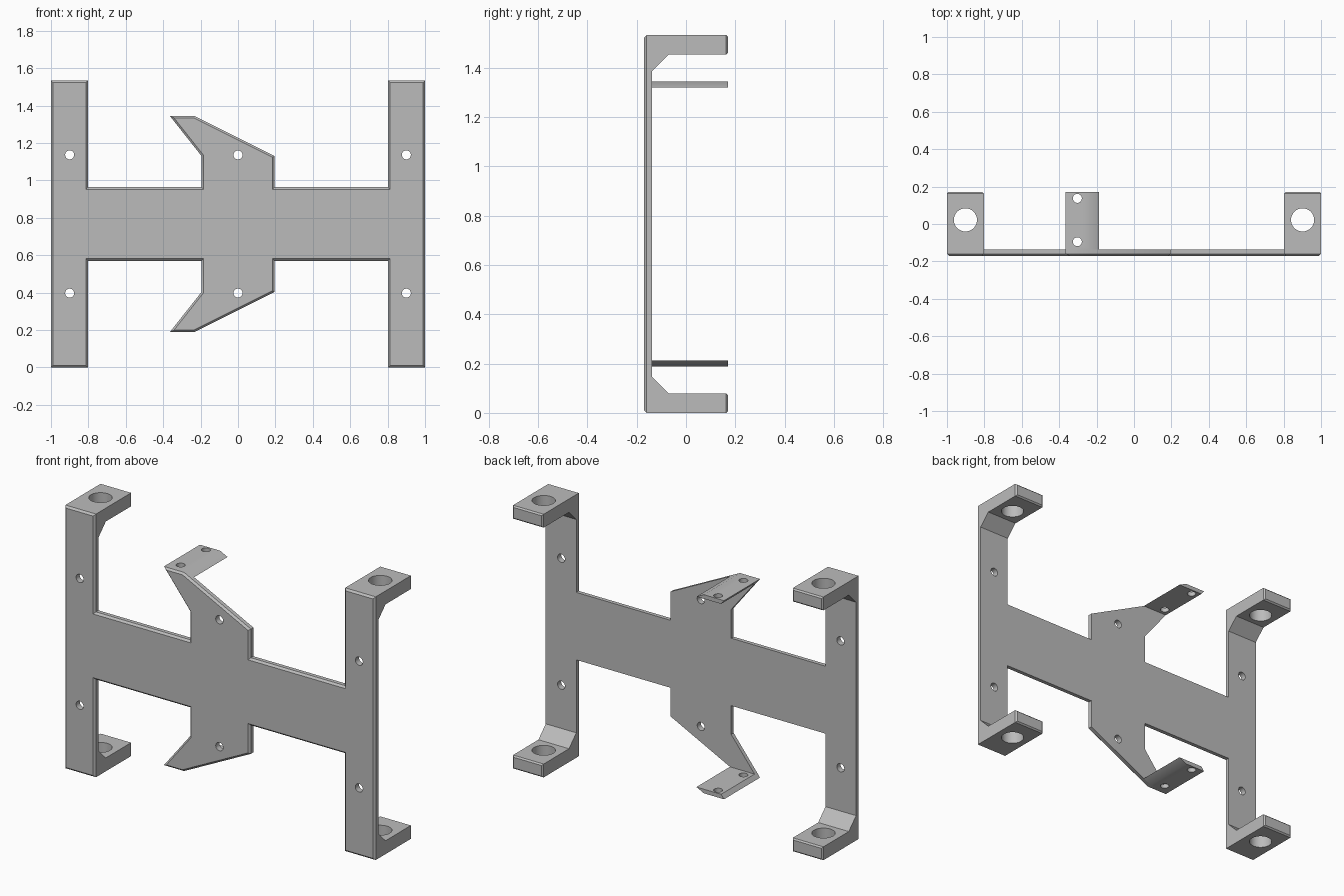
import bpy, bmesh, math
from mathutils import Matrix, Vector

if "Cube" in bpy.data.objects:
    bpy.data.objects.remove(bpy.data.objects["Cube"], do_unlink=True)

HEIGHT = 1.533
FRONT, BACK = -0.171, 0.171
PLATE_BACK = -0.137

grey = bpy.data.materials.new("plain grey")
grey.use_nodes = True
GREY = (0.5, 0.5, 0.5, 1.0)
grey.diffuse_color = GREY
grey.node_tree.nodes["Principled BSDF"].inputs["Base Color"].default_value = GREY


def prism(name, points, direction, chamfer=0, chamfer_y=None):
    """Extrude an outline; chamfer the edges lying in the plane y = chamfer_y."""
    bm = bmesh.new()
    face = bm.faces.new([bm.verts.new(p) for p in points])
    moved = bmesh.ops.extrude_face_region(bm, geom=[face])["geom"]
    bmesh.ops.translate(bm, vec=Vector(direction),
                        verts=[g for g in moved if isinstance(g, bmesh.types.BMVert)])
    bmesh.ops.recalc_face_normals(bm, faces=bm.faces[:])
    if chamfer:
        edges = [e for e in bm.edges
                 if all(abs(v.co.y - chamfer_y) < 1e-5 for v in e.verts)]
        bmesh.ops.bevel(bm, geom=edges, offset=chamfer, segments=1,
                        profile=0.5, affect='EDGES')
    mesh = bpy.data.meshes.new(name)
    bm.to_mesh(mesh)
    bm.free()
    mesh.materials.append(grey)
    obj = bpy.data.objects.new(name, mesh)
    bpy.context.collection.objects.link(obj)
    return obj


def drill(obj, centres, radius, axis):
    """Cut round holes along an axis through the part."""
    bm = bmesh.new()
    turn = Matrix.Rotation(math.pi / 2, 4, 'X') if axis == 'Y' else Matrix()
    for c in centres:
        bmesh.ops.create_cone(bm, cap_ends=True, segments=32, radius1=radius,
                              radius2=radius, depth=0.3,
                              matrix=Matrix.Translation(c) @ turn)
    mesh = bpy.data.meshes.new("hole_cutter")
    bm.to_mesh(mesh)
    bm.free()
    mesh.materials.append(grey)
    cutter = bpy.data.objects.new("hole_cutter", mesh)
    cutter.hide_render = True
    bpy.context.collection.objects.link(cutter)

    mod = obj.modifiers.new("holes", 'BOOLEAN')
    mod.operation = 'DIFFERENCE'
    mod.solver = 'EXACT'
    mod.object = cutter
    bpy.ops.object.select_all(action='DESELECT')
    bpy.context.view_layer.objects.active = obj
    obj.select_set(True)
    bpy.ops.object.modifier_apply(modifier=mod.name)
    bpy.data.objects.remove(cutter, do_unlink=True)
    bpy.ops.object.shade_smooth_by_angle(angle=math.radians(30))


# Frame plate: two posts, crossbar and hooked centre, symmetric top to bottom
tip_left, tip_right = Vector((-0.365, 1.345)), Vector((-0.235, 1.345))
root_left, root_right = Vector((-0.195, 1.13)), Vector((0.195, 1.13))
upper = [(-1, HEIGHT), (-0.803, HEIGHT), (-0.803, 0.963), (-0.195, 0.963),
         root_left, tip_left, tip_right, root_right,
         (0.195, 0.963), (0.803, 0.963), (0.803, HEIGHT), (1, HEIGHT)]
outline = [(x, z) for x, z in upper] + [(x, HEIGHT - z) for x, z in reversed(upper)]
plate = prism("frame_plate", [(x, PLATE_BACK, z) for x, z in outline],
              (0, FRONT - PLATE_BACK, 0), 0.011, FRONT)
drill(plate, [(x, PLATE_BACK, z) for x in (-0.9, 0, 0.9)
              for z in (1.136, HEIGHT - 1.136)], 0.024, 'Y')

# Cross-section of a mounting foot with its sloped gusset
foot = [(PLATE_BACK, 0), (BACK, 0), (BACK, 0.078), (-0.07, 0.078), (PLATE_BACK, 0.145)]
# Cross-section of a hook tab, following the sloped sides of the hook
drop = 0.024
tab = [tip_left, tip_right,
       tip_right.lerp(root_right, drop / (tip_right.y - root_right.y)),
       tip_left.lerp(root_left, drop / (tip_left.y - root_left.y))]

for level in ("lower", "upper"):
    def flip(z, base_is_low):
        return z if (level == "lower") == base_is_low else HEIGHT - z

    # Mounting feet with large holes
    for side, x in (("right", -1), ("left", 0.803)):
        part = prism(f"{level}_{side}_foot", [(x, y, flip(z, True)) for y, z in foot],
                     (0.197, 0, 0), 0.008, BACK)
        drill(part, [(x + 0.0985, 0.022, flip(0.04, True))], 0.062, 'Z')

    # Thin hook tab with two small holes
    part = prism(f"{level}_hook_tab", [(x, PLATE_BACK, flip(z, False)) for x, z in tab],
                 (0, BACK - PLATE_BACK, 0))
    drill(part, [(-0.303, y, flip(1.335, False)) for y in (-0.095, 0.137)], 0.024, 'Z')
